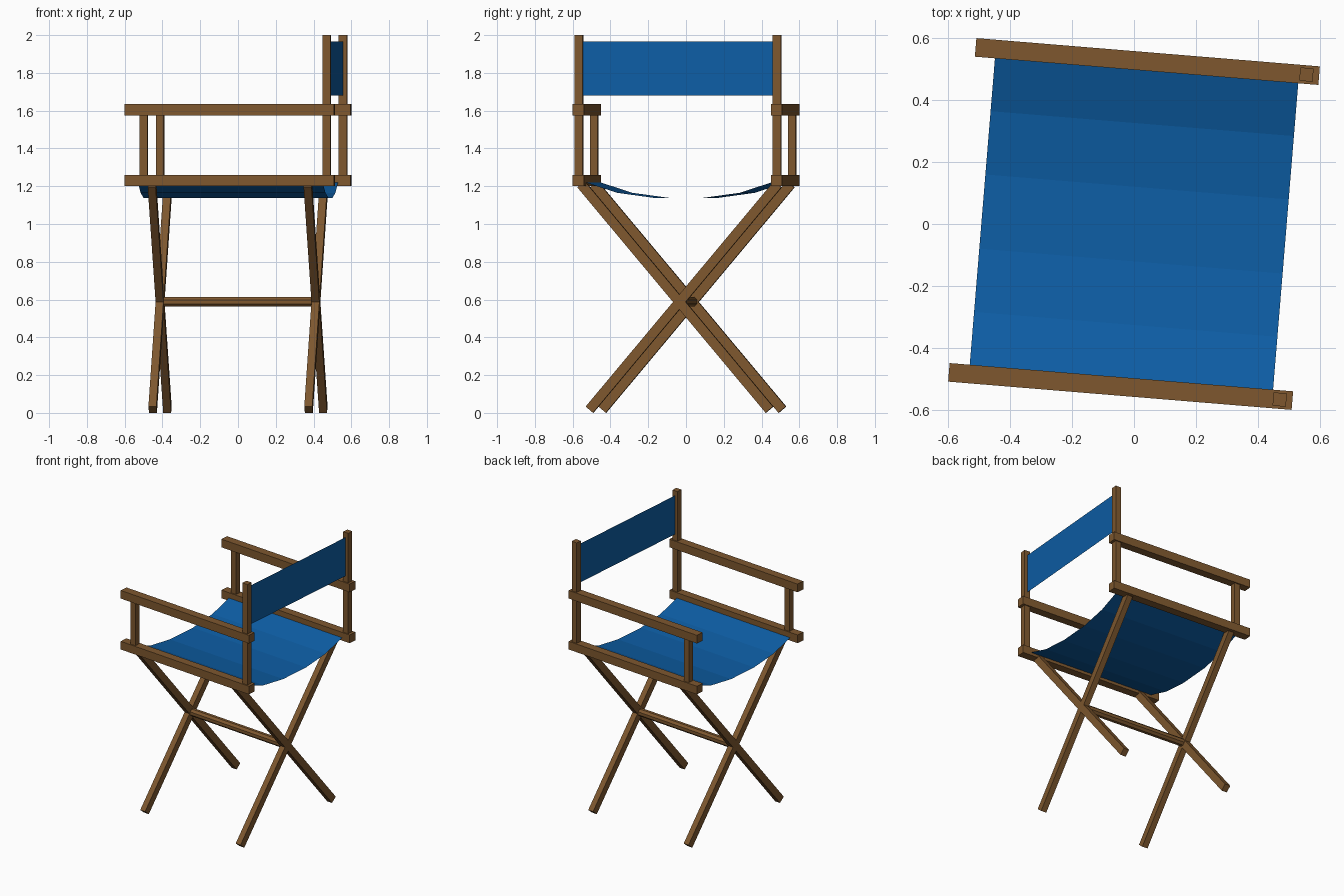
import bpy, math
from mathutils import Matrix, Vector

if "Cube" in bpy.data.objects:
    bpy.data.objects.remove(bpy.data.objects["Cube"])

# whole chair is turned slightly about z
TURN = Matrix.Rotation(math.radians(-4.7), 4, 'Z')

def material(name, rgb):
    m = bpy.data.materials.new(name)
    m.diffuse_color = (*rgb, 1)
    m.use_nodes = True
    m.node_tree.nodes["Principled BSDF"].inputs["Base Color"].default_value = m.diffuse_color
    return m

wood = material("brown wood", (0.21, 0.097, 0.028))
cloth = material("blue canvas", (0.004, 0.112, 0.38))

def mesh_object(name, verts, faces, mat):
    me = bpy.data.meshes.new(name)
    me.from_pydata([TURN @ Vector(v) for v in verts], [], faces)
    me.materials.append(mat)
    ob = bpy.data.objects.new(name, me)
    bpy.context.collection.objects.link(ob)
    return ob

BOX_FACES = [(0, 1, 3, 2), (4, 6, 7, 5), (0, 4, 5, 1),
             (2, 3, 7, 6), (0, 2, 6, 4), (1, 5, 7, 3)]

def box(name, center, size, tilt=0.0):
    rot = Matrix.Rotation(tilt, 3, 'X')
    verts = [Vector(center) + rot @ Vector((a * size[0] / 2, b * size[1] / 2, c * size[2] / 2))
             for a in (-1, 1) for b in (-1, 1) for c in (-1, 1)]
    return mesh_object(name, verts, BOX_FACES, wood)

for s, side in ((-1, "near"), (1, "far")):
    y = s * 0.526
    # rails and posts
    box(side + "_seat_rail", (0, y, 1.23), (1.112, 0.06, 0.06))
    box(side + "_armrest", (0, y, 1.605), (1.112, 0.06, 0.06))
    box(side + "_arm_post", (-0.457, y, 1.4175), (0.042, 0.042, 0.325))
    box(side + "_back_post", (0.515, y, 1.601), (0.043, 0.043, 0.798))

# crossed legs
A, B = Vector((0.478, 0.017)), Vector((-0.522, 1.21))
mid, length = (A + B) / 2, (B - A).length
angle = math.atan2(A.x - B.x, B.y - A.y)
for x, end in ((-0.414, "left"), (0.414, "right")):
    for s, n in ((1, "a"), (-1, "b")):
        box(f"{end}_leg_{n}", (x, s * mid.x, mid.y), (0.042, 0.051, length), s * angle)

# round stretcher through the leg crossings
N, R = 8, 0.028
ring = [(R * math.cos((i + .5) * math.tau / N), 0.588 + R * math.sin((i + .5) * math.tau / N))
        for i in range(N)]
verts = [(x, y, z) for x in (-0.414, 0.414) for y, z in ring]
faces = [(i, i + N, (i + 1) % N + N, (i + 1) % N) for i in range(N)]
faces += [tuple(range(N)), tuple(reversed(range(N, 2 * N)))]
mesh_object("stretcher", verts, faces, wood)

# sagging canvas seat
half = [(0.12, 1.137), (0.325, 1.165), (0.5, 1.222)]
prof = [(-y, z) for y, z in reversed(half)] + half
verts = [(x, y, z) for y, z in prof for x in (-0.491, 0.491)]
faces = [(2 * i, 2 * i + 1, 2 * i + 3, 2 * i + 2) for i in range(len(prof) - 1)]
mesh_object("seat", verts, faces, cloth)

# canvas back
mesh_object("backrest", [(0.515, y, z) for z in (1.68, 1.965) for y in (-0.51, 0.51)],
            [(0, 1, 3, 2)], cloth)
